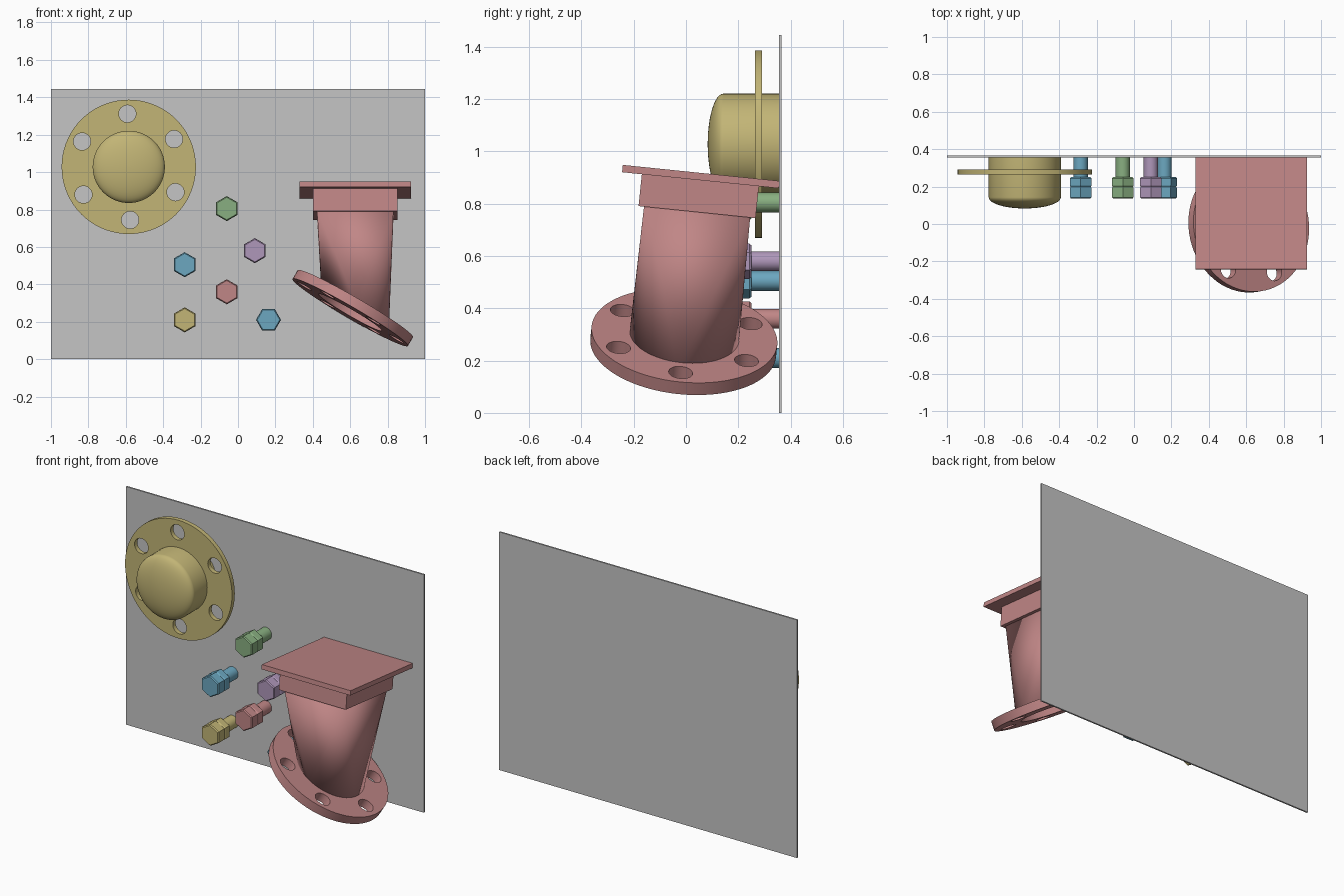
import bpy, bmesh
from math import sin, cos, pi, radians
from mathutils import Matrix, Vector

if "Cube" in bpy.data.objects:
    bpy.data.objects.remove(bpy.data.objects["Cube"])


def material(name, rgb):
    m = bpy.data.materials.new(name)
    m.use_nodes = True
    color = (*rgb, 1)
    m.diffuse_color = color
    m.node_tree.nodes["Principled BSDF"].inputs["Base Color"].default_value = color
    return m


GREY = material("board grey", (0.56, 0.56, 0.56))
RED = material("dusty red", (0.53, 0.24, 0.24))
YELLOW = material("ochre yellow", (0.54, 0.46, 0.18))
BLUE = material("steel blue", (0.15, 0.39, 0.53))
GREEN = material("leaf green", (0.25, 0.43, 0.22))
PURPLE = material("soft purple", (0.43, 0.31, 0.49))


def smooth(ob):
    bpy.ops.object.select_all(action='DESELECT')
    ob.select_set(True)
    bpy.context.view_layer.objects.active = ob
    bpy.ops.object.shade_smooth_by_angle(angle=radians(28))


def finish(name, bm, mat, matrix):
    bmesh.ops.recalc_face_normals(bm, faces=bm.faces)
    me = bpy.data.meshes.new(name)
    bm.to_mesh(me)
    bm.free()
    me.materials.append(mat)
    ob = bpy.data.objects.new(name, me)
    ob.matrix_world = matrix
    bpy.context.collection.objects.link(ob)
    smooth(ob)
    return ob


def box(name, size, mat, matrix):
    bm = bmesh.new()
    bmesh.ops.create_cube(bm, size=1)
    bmesh.ops.scale(bm, vec=size, verts=bm.verts)
    return finish(name, bm, mat, matrix)


def lathe(name, profile, sides, mat, matrix, phase=0.0):
    """Closed solid of revolution about local z from (radius, height) pairs."""
    bm = bmesh.new()
    rings = [[bm.verts.new((r * cos(phase + 2 * pi * i / sides),
                            r * sin(phase + 2 * pi * i / sides), h))
              for i in range(sides)] for r, h in profile]
    for a, b in zip(rings, rings[1:]):
        for i in range(sides):
            j = (i + 1) % sides
            bm.faces.new((a[i], a[j], b[j], b[i]))
    bm.faces.new(rings[0])
    bm.faces.new(rings[-1])
    return finish(name, bm, mat, matrix)


def drilled_disc(name, radius, thick, holes, mat, matrix):
    """Flat disc around local z with round (x, y, radius) holes."""
    cu = bpy.data.curves.new(name, 'CURVE')
    cu.dimensions = '2D'
    cu.fill_mode = 'BOTH'
    cu.extrude = thick / 2
    for cx, cy, r in [(0, 0, radius)] + holes:
        n = 72 if r > 0.1 else 32
        sp = cu.splines.new('POLY')
        sp.points.add(n - 1)
        for i, p in enumerate(sp.points):
            a = 2 * pi * i / n
            p.co = (cx + r * cos(a), cy + r * sin(a), 0, 1)
        sp.use_cyclic_u = True
    cu.materials.append(mat)
    ob = bpy.data.objects.new(name, cu)
    bpy.context.collection.objects.link(ob)
    ob.matrix_world = matrix
    bpy.ops.object.select_all(action='DESELECT')
    ob.select_set(True)
    bpy.context.view_layer.objects.active = ob
    bpy.ops.object.convert(target='MESH')
    ob = bpy.context.view_layer.objects.active
    bm = bmesh.new()
    bm.from_mesh(ob.data)
    bmesh.ops.remove_doubles(bm, verts=bm.verts, dist=0.0001)
    bmesh.ops.recalc_face_normals(bm, faces=bm.faces)
    bm.to_mesh(ob.data)
    bm.free()
    smooth(ob)


def bolt_circle(start):
    return [(0.284 * cos(start + k * pi / 3), 0.284 * sin(start + k * pi / 3), 0.046)
            for k in range(6)]


# Back board
BOARD = 0.355
box("back_board", (2, 0.01, 1.445), GREY, Matrix.Translation((0, 0.36, 0.7225)))


def on_board(x, z):
    """Local z points out of the board, towards the front."""
    return Matrix.Translation((x, BOARD, z)) @ Matrix.Rotation(pi / 2, 4, 'X')


# Domed cap with its drilled flange
cap = on_board(-0.584, 1.028)
dome = [(0.193 * cos(t * pi / 24), 0.212 + 0.06 * sin(t * pi / 24)) for t in range(12)]
lathe("cap_body", [(0.193, 0)] + dome + [(0.004, 0.272)], 64, YELLOW, cap)
drilled_disc("cap_flange", 0.359, 0.027, bolt_circle(radians(91.5)), YELLOW,
             cap @ Matrix.Translation((0, 0, 0.078)))

# Hex bolts standing out of the board
bolts = [(-0.06, 0.805, GREEN), (0.09, 0.58, PURPLE), (-0.285, 0.505, BLUE),
         (-0.06, 0.36, RED), (-0.285, 0.21, YELLOW), (0.163, 0.21, BLUE)]
for n, (x, z, mat) in enumerate(bolts, 1):
    phase = 0 if n == 6 else pi / 6
    place = on_board(x, z)
    lathe(f"bolt_shank_{n}", [(0.038, 0), (0.038, 0.11)], 32, mat, place)
    lathe(f"bolt_collar_{n}", [(0.06, 0.104), (0.067, 0.112), (0.067, 0.15), (0.062, 0.157)],
          6, mat, place, phase)
    lathe(f"bolt_head_{n}", [(0.062, 0.156), (0.066, 0.162), (0.066, 0.213), (0.06, 0.219)],
          6, mat, place, phase)

# Square-to-round duct, leaning back slightly, on a slanted round flange
duct = Matrix.Translation((0.627, -0.006, 0.296)) @ Matrix.Rotation(radians(-5.85), 4, 'X')
slant = Matrix.Rotation(radians(30), 4, 'Y')
box("duct_top_plate", (0.596, 0.602, 0.028), RED, duct @ Matrix.Translation((0, 0, 0.611)))
box("duct_collar", (0.45, 0.45, 0.123), RED, duct @ Matrix.Translation((0, 0, 0.536)))
drilled_disc("duct_flange", 0.357, 0.054, bolt_circle(0) + [(0, 0, 0.195)], RED,
             duct @ slant @ Matrix.Translation((0, 0, -0.027)))

# Duct wall: a cone fan from each square corner, flat triangles between fans
STEPS = 16
HALF = 0.204
bm = bmesh.new()
base = [bm.verts.new(slant @ Vector((0.21 * cos(a), 0.21 * sin(a), -0.002)))
        for a in (pi / 2 * i / STEPS for i in range(4 * STEPS))]
corners = [bm.verts.new((sx * HALF, sy * HALF, 0.48))
           for sx, sy in ((1, 1), (-1, 1), (-1, -1), (1, -1))]
for k, c in enumerate(corners):
    for i in range(k * STEPS, (k + 1) * STEPS):
        bm.faces.new((base[i], base[(i + 1) % len(base)], c))
    bm.faces.new((c, base[(k + 1) * STEPS % len(base)], corners[(k + 1) % 4]))
wall = finish("duct_wall", bm, RED, duct)
thick = wall.modifiers.new("wall thickness", 'SOLIDIFY')
thick.thickness = 0.015
thick.offset = -1
